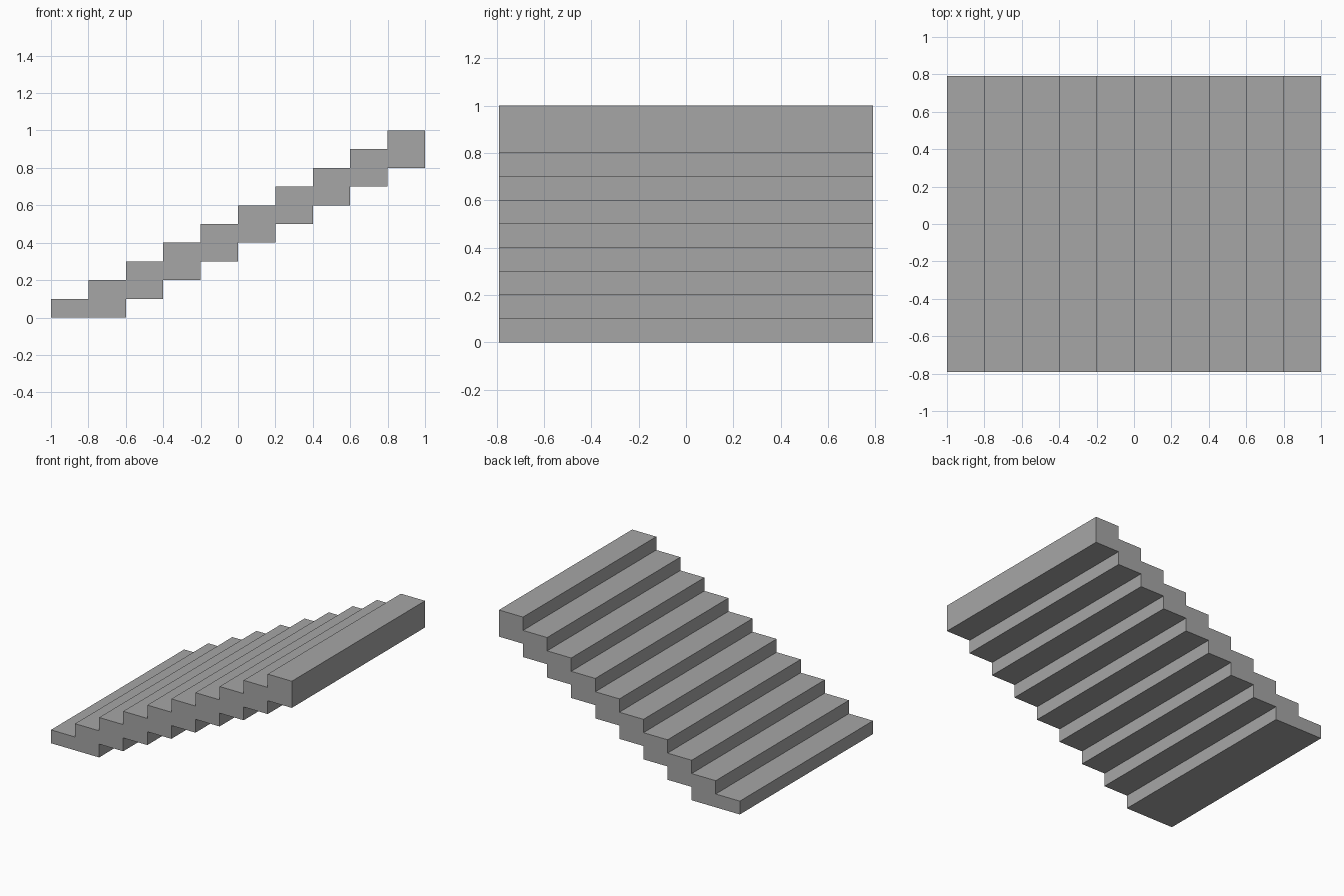
import bpy
import bmesh

STEPS = 10
RUN = 0.2
RISE = 0.1
HALF_WIDTH = 0.79

default_cube = bpy.data.objects.get("Cube")
if default_cube:
    bpy.data.objects.remove(default_cube, do_unlink=True)

# Plain grey concrete
grey = bpy.data.materials.new("concrete_grey")
grey.use_nodes = True
colour = (0.38, 0.38, 0.38, 1)
grey.diffuse_color = colour
grey.node_tree.nodes["Principled BSDF"].inputs["Base Color"].default_value = colour

# Stepped upper edge, climbing towards +x
upper = []
for i in range(STEPS):
    x = -1 + i * RUN
    z = (i + 1) * RISE
    upper += [(x, z), (x + RUN, z)]

# Stepped underside; the lowest two steps share a flat base
lower = [(-1, 0)]
for i in range(1, STEPS):
    x = -1 + i * RUN
    z = (i - 1) * RISE
    if i > 1:
        lower.append((x, z))
    lower.append((x + RUN, z))

# Side profile extruded across the full width
bm = bmesh.new()
side = bm.faces.new([bm.verts.new((x, -HALF_WIDTH, z)) for x, z in lower + upper[::-1]])
extruded = bmesh.ops.extrude_face_region(bm, geom=[side], use_keep_orig=True)
far_verts = [g for g in extruded["geom"] if isinstance(g, bmesh.types.BMVert)]
bmesh.ops.translate(bm, verts=far_verts, vec=(0, 2 * HALF_WIDTH, 0))
bmesh.ops.recalc_face_normals(bm, faces=bm.faces)

mesh = bpy.data.meshes.new("stair_flight")
bm.to_mesh(mesh)
bm.free()
mesh.materials.append(grey)
stair_flight = bpy.data.objects.new("stair_flight", mesh)
bpy.context.collection.objects.link(stair_flight)
